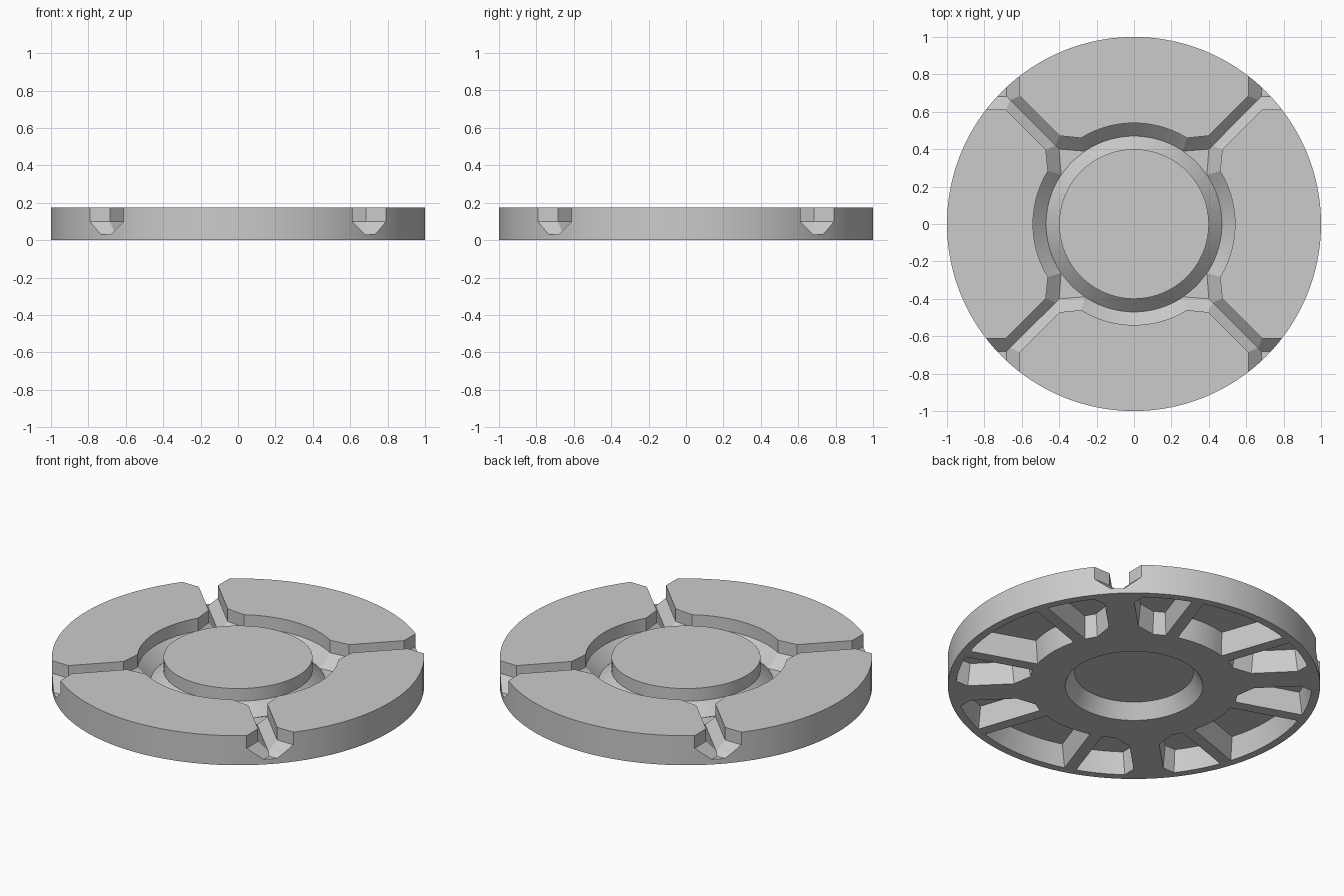
import bpy, bmesh
from math import sin, cos, radians, pi, tau
from mathutils import Matrix, Vector

cube = bpy.data.objects.get("Cube")
if cube:
    bpy.data.objects.remove(cube, do_unlink=True)

HEIGHT = 0.175
SHOULDER = 0.10   # where vertical groove walls turn into slopes
KEEL = 0.048      # bottom of the narrow V channels
FLOOR = 0.03      # deepest point of ring groove, junctions and mouths
SEGMENTS = 128

grey = bpy.data.materials.new("plain_grey")
grey.use_nodes = True
colour = (0.6, 0.6, 0.6, 1)
grey.diffuse_color = colour
grey.node_tree.nodes["Principled BSDF"].inputs["Base Color"].default_value = colour


def finish(bm, name):
    bmesh.ops.recalc_face_normals(bm, faces=bm.faces)
    mesh = bpy.data.meshes.new(name)
    bm.to_mesh(mesh)
    bm.free()
    mesh.materials.append(grey)
    obj = bpy.data.objects.new(name, mesh)
    bpy.context.collection.objects.link(obj)
    return obj


def polar(r, degrees):
    return Vector((r * cos(radians(degrees)), r * sin(radians(degrees))))


def cone(name, r_low, r_high, low, high):
    bm = bmesh.new()
    bmesh.ops.create_cone(bm, cap_ends=True, segments=SEGMENTS, radius1=r_low, radius2=r_high,
                          depth=high - low, matrix=Matrix.Translation((0, 0, (low + high) / 2)))
    return finish(bm, name)


def lathe_ring(name, profile):
    bm = bmesh.new()
    rings = [[bm.verts.new((r * cos(i * tau / SEGMENTS), r * sin(i * tau / SEGMENTS), z))
              for r, z in profile] for i in range(SEGMENTS)]
    n = len(profile)
    for i in range(SEGMENTS):
        a, b = rings[i - 1], rings[i]
        for j in range(n):
            bm.faces.new((a[j - 1], a[j], b[j], b[j - 1]))
    return finish(bm, name)


def four_ways(bm):
    """Turn the first piece onto a diagonal and repeat it round the disc."""
    bmesh.ops.rotate(bm, verts=bm.verts, cent=(0, 0, 0), matrix=Matrix.Rotation(pi / 4, 3, 'Z'))
    piece = list(bm.verts) + list(bm.edges) + list(bm.faces)
    for k in range(1, 4):
        copy = bmesh.ops.duplicate(bm, geom=piece)["geom"]
        verts = [g for g in copy if isinstance(g, bmesh.types.BMVert)]
        bmesh.ops.rotate(bm, verts=verts, cent=(0, 0, 0), matrix=Matrix.Rotation(k * pi / 2, 3, 'Z'))


def channels(name):
    """Radial V channels with flared junctions and mouths."""
    bm = bmesh.new()
    outline = [(0.484, 0.159), (0.615, 0.052), (0.916, 0.052), (1.104, 0.24)]

    def row(points, side, z):
        return [bm.verts.new((d, p * side, z)) for d, p in points]

    nose, inner_floor, outer_floor = row([(0.47, 0), (0.566, 0), (0.963, 0)], 1, FLOOR)
    keel_in, keel_out = row([(0.594, 0), (0.9375, 0)], 1, KEEL)
    top, mid, ends = {}, {}, {}
    for s in (1, -1):
        top[s] = row(outline, s, 0.3)
        mid[s] = row(outline, s, SHOULDER)
        ends[s] = row([(0.46, 0.091), (1.153, 0.19)], s, FLOOR)
        for i in range(3):
            bm.faces.new((top[s][i], top[s][i + 1], mid[s][i + 1], mid[s][i]))
        m, (start, stop) = mid[s], ends[s]
        bm.faces.new((m[0], m[1], keel_in, inner_floor, start))
        bm.faces.new((m[1], m[2], keel_out, keel_in))
        bm.faces.new((m[2], m[3], stop, outer_floor, keel_out))
        bm.faces.new((start, nose, inner_floor))
        bm.faces.new((m[0], nose, start))
    for i in (0, 3):
        bm.faces.new((top[1][i], top[-1][i], mid[-1][i], mid[1][i]))
    bm.faces.new((mid[1][0], mid[-1][0], nose))
    bm.faces.new((mid[1][3], mid[-1][3], ends[-1][1], ends[1][1]))
    bm.faces.new((ends[1][1], ends[-1][1], outer_floor))
    bm.faces.new(top[1] + top[-1][::-1])
    bmesh.ops.triangulate(bm, faces=bm.faces)
    four_ways(bm)
    return finish(bm, name)


def pockets(name):
    """Three tapered pockets per quadrant on the underside."""
    bm = bmesh.new()
    outer, inner, deep = 0.955, 0.57, 0.13

    def arc(r, start, end, steps=8):
        return [polar(r, start + (end - start) * i / steps) for i in range(steps + 1)]

    side = [Vector((0.545, 0.15)), Vector((0.64, 0.08)), Vector((0.89, 0.08))]
    side += arc(outer, 8, 24) + [polar(inner, 22.5)]
    middle = arc(outer, 28, 62) + arc(inner, 60.5, 29.5)
    other = [Vector((p.y, p.x)) for p in side]
    for shape in (side, middle, other):
        centre = sum(shape, Vector((0, 0))).normalized() * 0.77

        def ring(scale, z):
            return [bm.verts.new((*(centre + (p - centre) * scale), z)) for p in shape]

        below, mouth, roof = ring(1, -0.1), ring(1, 0), ring(0.9, deep)
        n = len(shape)
        for a, b in ((below, mouth), (mouth, roof)):
            for i in range(n):
                bm.faces.new((a[i - 1], a[i], b[i], b[i - 1]))
        bm.faces.new(below)
        bm.faces.new(roof)
    four_ways(bm)
    return finish(bm, name)


# Disc body
disc = cone("slotted_disc", 1, 1, 0, HEIGHT)

# Cutters: ring groove, radial channels, underside recess and pockets
slope = (0.37 - 0.32) / 0.085
cutters = [
    lathe_ring("ring_groove_cutter", [(0.40, 0.3), (0.40, SHOULDER), (0.47, FLOOR),
                                      (0.54, SHOULDER), (0.54, 0.3)]),
    channels("channel_cutter"),
    cone("recess_cutter", 0.37 + slope * 0.02, 0.32, -0.02, 0.085),
    pockets("pocket_cutter"),
]

bpy.ops.object.select_all(action='DESELECT')
disc.select_set(True)
bpy.context.view_layer.objects.active = disc
for cutter in cutters:
    cutter.hide_render = True
    cut = disc.modifiers.new(cutter.name, 'BOOLEAN')
    cut.operation = 'DIFFERENCE'
    cut.solver = 'EXACT'
    cut.object = cutter
    bpy.ops.object.modifier_apply(modifier=cut.name)
    bpy.data.objects.remove(cutter, do_unlink=True)

bpy.ops.object.shade_smooth_by_angle(angle=radians(25))
